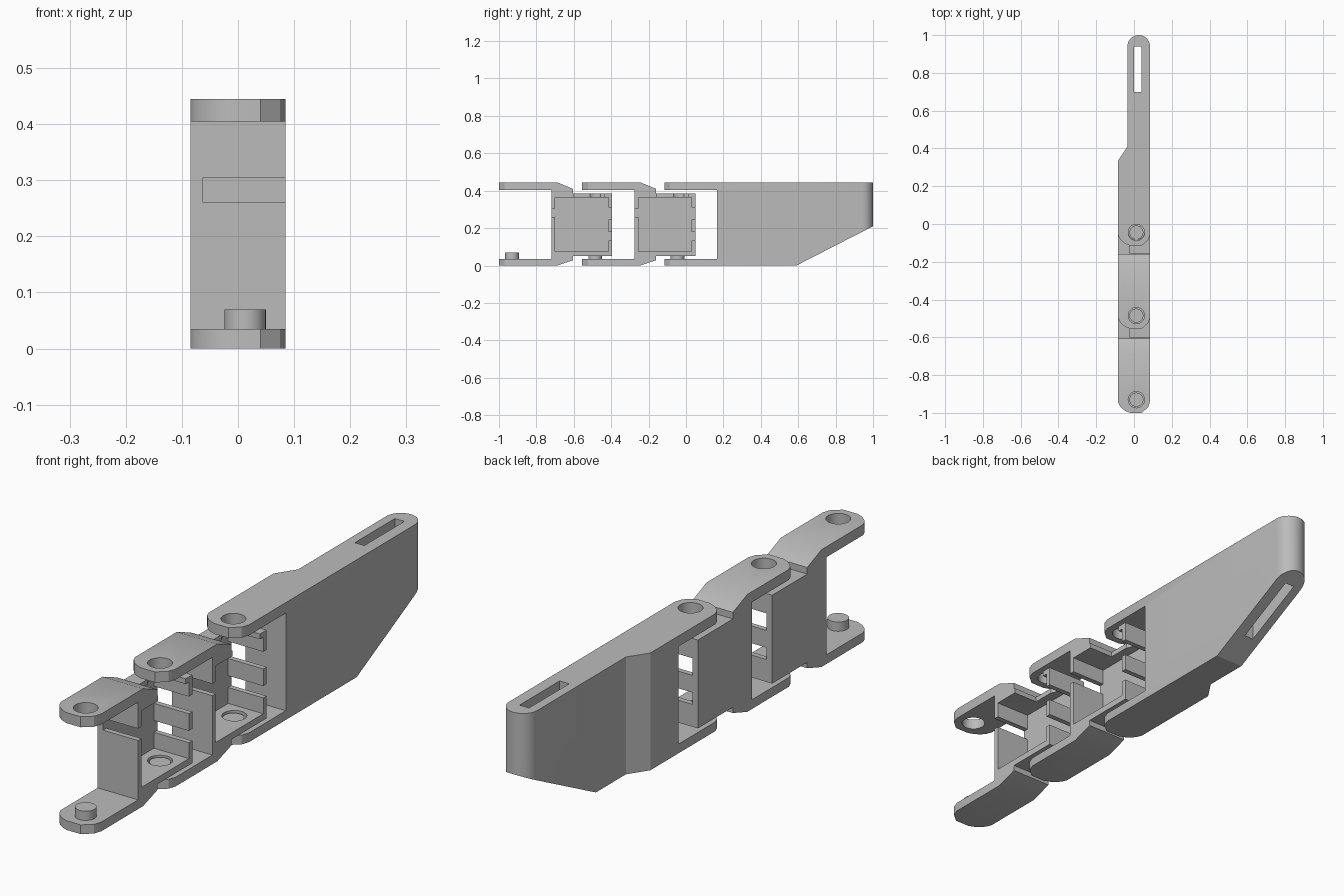
import bpy, bmesh, math
from mathutils import Vector

old = bpy.data.objects.get("Cube")
if old:
    bpy.data.objects.remove(old, do_unlink=True)

grey = bpy.data.materials.new("plain_grey")
grey.use_nodes = True
grey.diffuse_color = (0.5, 0.5, 0.5, 1)
grey.node_tree.nodes["Principled BSDF"].inputs["Base Color"].default_value = (0.5, 0.5, 0.5, 1)

HALF = 0.085      # half width of the chain
PITCH = 0.445     # spacing of the links
PIN_X = 0.0125
HOLE_R, PEG_R = 0.043, 0.037


def prism(name, points, axis, low, high):
    """Extrude a closed profile along x (points are y, z) or z (points are x, y)."""
    bm = bmesh.new()
    if axis == "x":
        verts = [bm.verts.new((low, a, b)) for a, b in points]
        move = Vector((high - low, 0, 0))
    else:
        verts = [bm.verts.new((a, b, low)) for a, b in points]
        move = Vector((0, 0, high - low))
    face = bm.faces.new(verts)
    out = bmesh.ops.extrude_face_region(bm, geom=[face])
    bmesh.ops.translate(bm, vec=move, verts=[g for g in out["geom"] if isinstance(g, bmesh.types.BMVert)])
    bmesh.ops.recalc_face_normals(bm, faces=bm.faces)
    mesh = bpy.data.meshes.new(name)
    bm.to_mesh(mesh)
    bm.free()
    mesh.materials.append(grey)
    obj = bpy.data.objects.new(name, mesh)
    bpy.context.collection.objects.link(obj)
    return obj


def box(name, x, y, z):
    return prism(name, [(x[0], y[0]), (x[1], y[0]), (x[1], y[1]), (x[0], y[1])], "z", *z)


def arc(cx, cy, r, start, end, steps):
    angles = [math.radians(start + (end - start) * i / steps) for i in range(steps + 1)]
    return [(cx + r * math.cos(a), cy + r * math.sin(a)) for a in angles]


def cylinder(name, y, r, z):
    return prism(name, arc(PIN_X, y, r, 0, 350, 35), "z", *z)


def combine(obj, other, operation):
    """Apply a boolean and throw the helper away."""
    other.hide_render = True
    mod = obj.modifiers.new("cut", "BOOLEAN")
    mod.operation, mod.solver, mod.object = operation, "EXACT", other
    bpy.context.view_layer.update()
    graph = bpy.context.evaluated_depsgraph_get()
    mesh = bpy.data.meshes.new_from_object(obj.evaluated_get(graph))
    obj.modifiers.clear()
    obj.data = mesh
    bpy.data.objects.remove(other, do_unlink=True)


def smooth(obj):
    bpy.ops.object.select_all(action="DESELECT")
    obj.select_set(True)
    bpy.context.view_layer.objects.active = obj
    bpy.ops.object.shade_smooth_by_angle(angle=math.radians(25))


def nose(tip):
    """Plan outline of an arm tip, from the -x side round to the +x side."""
    left = [(-HALF, 0.06), (-0.077, 0.04), (-0.064, 0.024), (-0.045, 0.01), (-0.02, 0)]
    right = [(0.04, 0), (0.075, 0.03), (HALF, 0.06)]
    return [(x, tip + y) for x, y in left + right]


# Chain link: side profile trimmed to the rounded plan
def make_link(name, shift):
    lower = [(-1.01, 0), (-0.69, 0), (-0.605, 0.028), (-0.605, 0.05), (-0.395, 0.05)]
    upper = [(-0.395, 0.385), (-0.605, 0.385), (-0.605, 0.41), (-0.69, 0.445), (-1.01, 0.445)]
    mouth = [(-1.01, 0.405), (-0.72, 0.405), (-0.72, 0.035), (-1.01, 0.035)]
    side = [(y + shift, z) for y, z in lower + upper + mouth]
    link = prism(name, side, "x", -0.1, 0.1)
    plan = nose(-1 + shift) + [(HALF, -0.3 + shift), (-HALF, -0.3 + shift)]
    combine(link, prism("plan", plan, "z", -0.1, 0.6), "INTERSECT")

    # Pocket, wall slots and roof slot, all open on the +x side
    cuts = [
        (-0.062, -0.70, -0.415, 0.075, 0.365),
        (-0.062, -0.75, -0.69, 0.26, 0.305),
        (-0.062, -0.43, -0.38, 0.245, 0.31),
        (-0.062, -0.43, -0.38, 0.135, 0.18),
        (-0.02, -0.60, -0.435, 0.35, 0.40),
    ]
    for x, y0, y1, z0, z1 in cuts:
        combine(link, box("cutter", (x, 0.2), (y0 + shift, y1 + shift), (z0, z1)), "DIFFERENCE")

    # Pin holes in the upper arm, the roof and the floor
    pin = -0.93 + shift
    for y, z in ((pin, (0.39, 0.46)), (pin + PITCH, (0.355, 0.395)), (pin + PITCH, (0.04, 0.09))):
        combine(link, cylinder("cutter", y, HOLE_R, z), "DIFFERENCE")
    smooth(link)
    smooth(cylinder(name + "_peg", pin, PEG_R, (0.03, 0.07)))


make_link("front_link", 0)
make_link("middle_link", PITCH)

# End bracket: forked front, sloping underside, narrow round tail
side = [(-0.2, 0), (0.59, 0), (1.01, 0.215), (1.01, 0.445), (-0.2, 0.445),
        (-0.2, 0.405), (0.165, 0.405), (0.165, 0.035), (-0.2, 0.035)]
bracket = prism("end_bracket", side, "x", -0.1, 0.1)
tail = arc(0.025, 0.94, 0.06, 0, 180, 18)
plan = nose(-0.115) + tail + [(-0.035, 0.41), (-HALF, 0.335)]
combine(bracket, prism("plan", plan, "z", -0.1, 0.6), "INTERSECT")
combine(bracket, box("cutter", (0, 0.04), (0.70, 0.94), (-0.1, 0.6)), "DIFFERENCE")
combine(bracket, cylinder("cutter", -0.045, HOLE_R, (0.39, 0.46)), "DIFFERENCE")
smooth(bracket)
smooth(cylinder("end_bracket_peg", -0.045, PEG_R, (0.03, 0.07)))
